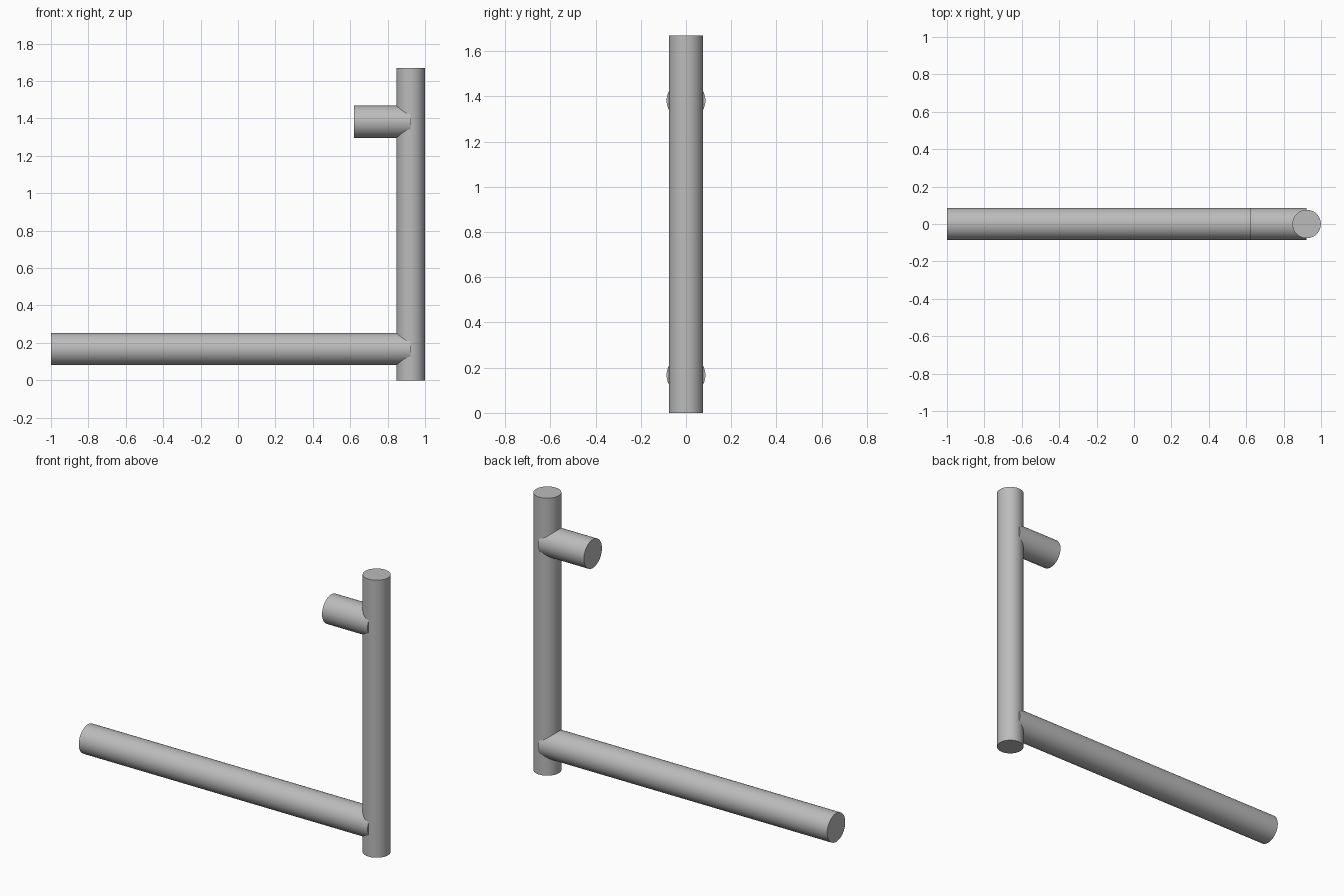
import bpy
import math

cube = bpy.data.objects.get("Cube")
if cube:
    bpy.data.objects.remove(cube, do_unlink=True)

# Single plain grey for every tube
grey = bpy.data.materials.new("plain_grey")
grey.use_nodes = True
colour = (0.5, 0.5, 0.5, 1)
grey.diffuse_color = colour
grey.node_tree.nodes["Principled BSDF"].inputs["Base Color"].default_value = colour


def tube(name, radius, length, centre, tilt=0.0):
    bpy.ops.mesh.primitive_cylinder_add(
        vertices=64, radius=radius, depth=length,
        location=centre, rotation=(0, tilt, 0))
    part = bpy.context.object
    part.name = name
    part.data.materials.append(grey)
    bpy.ops.object.shade_smooth_by_angle(angle=math.radians(30))
    return part


POST_X, POST_R, HEIGHT = 0.923, 0.076, 1.67
ARM_R = 0.086

# Upright post
tube("upright_post", POST_R, HEIGHT, (POST_X, 0, HEIGHT / 2))

# Horizontal arms, running from their free end to the post's axis
for name, free_end, z in (("lower_arm", -1.0, 0.167), ("upper_arm", 0.62, 1.382)):
    tube(name, ARM_R, POST_X - free_end,
         ((POST_X + free_end) / 2, 0, z), math.pi / 2)
